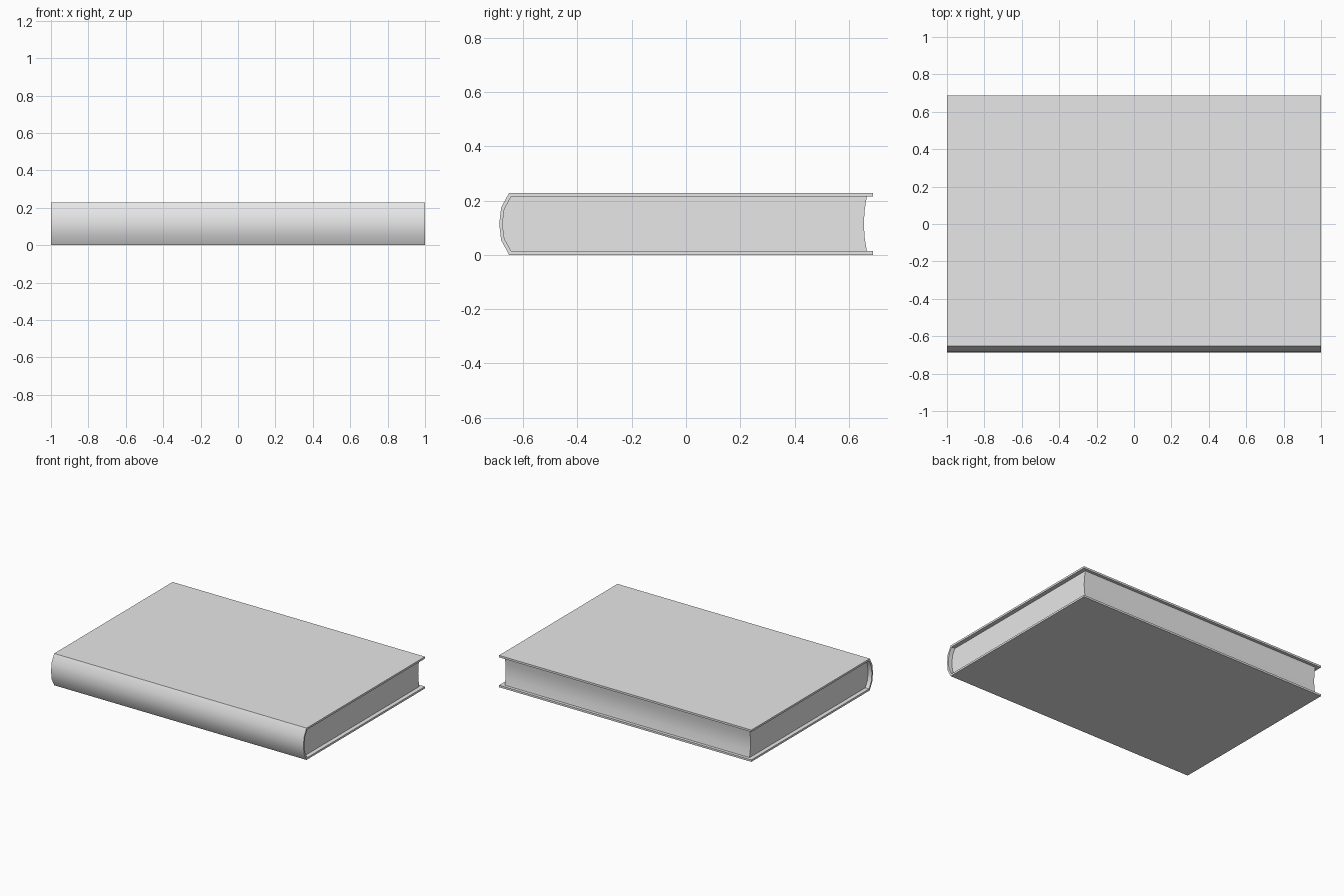
import bpy
import bmesh
from math import radians

cube = bpy.data.objects.get("Cube")
if cube:
    bpy.data.objects.remove(cube, do_unlink=True)

HEIGHT = 0.228      # total thickness of the closed book
BOARD = 0.014       # thickness of the cover boards
MID = HEIGHT / 2

grey = bpy.data.materials.new("plain grey")
grey.use_nodes = True
grey.diffuse_color = (0.8, 0.8, 0.8, 1)
grey.node_tree.nodes["Principled BSDF"].inputs["Base Color"].default_value = (0.8, 0.8, 0.8, 1)


def mirrored(upper):
    """Complete a top-to-middle run of (y, height above middle) points downwards."""
    return upper + [(y, -h) for y, h in reversed(upper) if h > 0]


def extrude_profile(name, profile, half_length):
    """Extrude a closed (y, height above middle) outline along x."""
    bm = bmesh.new()
    verts = [bm.verts.new((-half_length, y, MID + h)) for y, h in profile]
    face = bm.faces.new(verts)
    result = bmesh.ops.extrude_face_region(bm, geom=[face], use_keep_orig=True)
    moved = [v for v in result["geom"] if isinstance(v, bmesh.types.BMVert)]
    bmesh.ops.translate(bm, verts=moved, vec=(2 * half_length, 0, 0))
    bmesh.ops.recalc_face_normals(bm, faces=bm.faces)
    mesh = bpy.data.meshes.new(name)
    bm.to_mesh(mesh)
    bm.free()
    mesh.materials.append(grey)
    obj = bpy.data.objects.new(name, mesh)
    bpy.context.collection.objects.link(obj)
    bpy.ops.object.select_all(action="DESELECT")
    obj.select_set(True)
    bpy.context.view_layer.objects.active = obj
    bpy.ops.object.shade_smooth_by_angle(angle=radians(30))
    return obj


# Rounded spine, outside and inside, from the top edge to the middle
inner_top = MID - BOARD
outer_spine = mirrored([(-0.652, MID), (-0.681, 0.06), (-0.688, 0)])
inner_spine = mirrored([(-0.644, inner_top), (-0.669, 0.055), (-0.676, 0)])

# Cover: two boards joined by the spine in one C-shaped section
cover_outline = ([(0.688, MID)] + outer_spine + [(0.688, -MID), (0.688, -inner_top)]
                 + inner_spine[::-1] + [(0.688, inner_top)])
extrude_profile("cover", cover_outline, 1.0)

# Page block: fills the spine, hollow fore edge, set in from the cover ends
fore_edge = mirrored([(0.666, inner_top), (0.658, 0.05), (0.655, 0)])
extrude_profile("page_block", inner_spine + fore_edge[::-1], 0.97)
